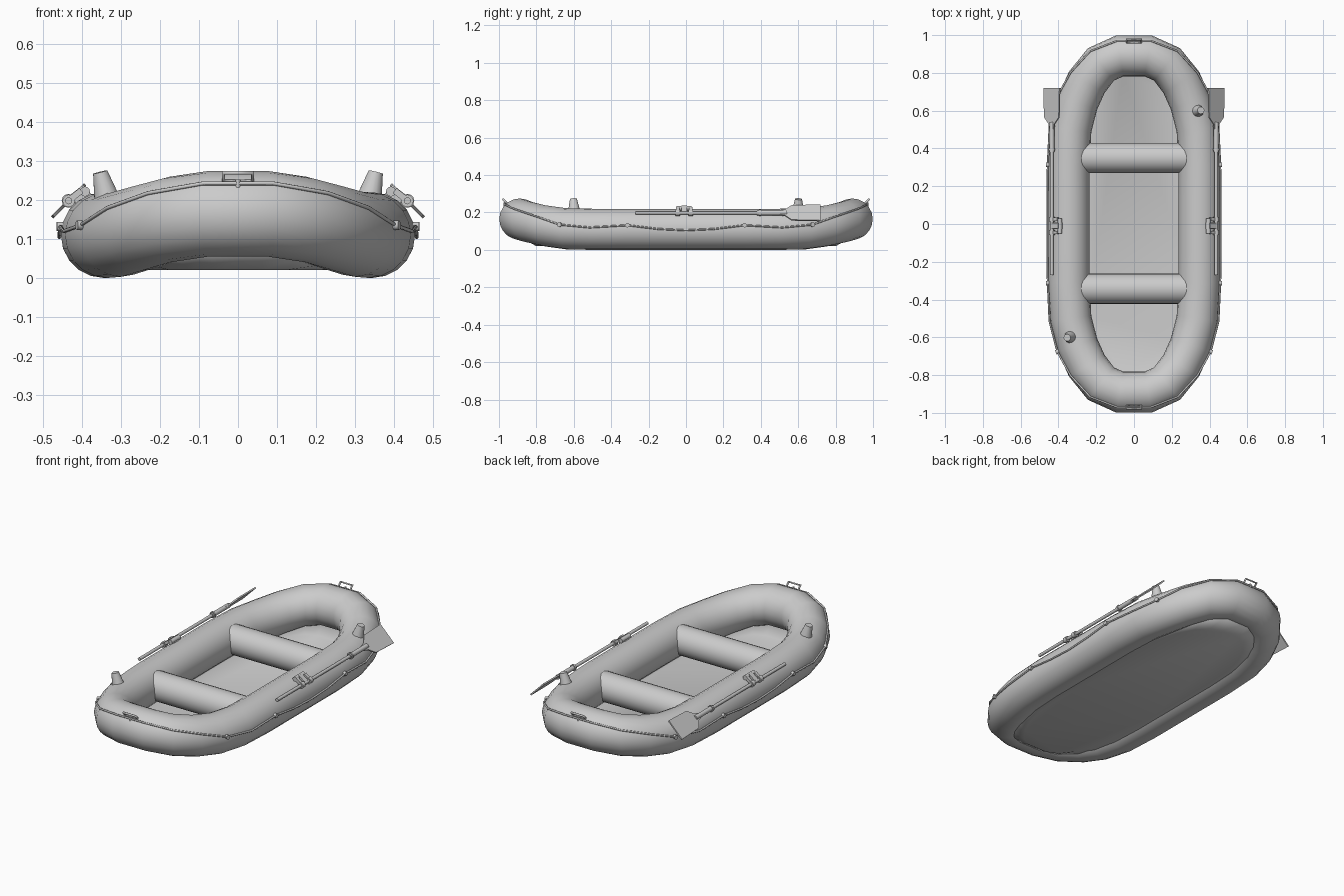
import bpy, bmesh, math
from mathutils import Vector, Matrix

if "Cube" in bpy.data.objects:
    bpy.data.objects.remove(bpy.data.objects["Cube"])

grey = bpy.data.materials.new("rubber_grey")
grey.use_nodes = True
grey.diffuse_color = (0.6, 0.6, 0.6, 1)
grey.node_tree.nodes["Principled BSDF"].inputs["Base Color"].default_value = (0.6, 0.6, 0.6, 1)

R = 0.11  # tube radius


def finish(name, bm, angle=35):
    """Turn a bmesh into a shaded object."""
    bmesh.ops.recalc_face_normals(bm, faces=bm.faces)
    mesh = bpy.data.meshes.new(name)
    bm.to_mesh(mesh)
    bm.free()
    mesh.materials.append(grey)
    obj = bpy.data.objects.new(name, mesh)
    bpy.context.collection.objects.link(obj)
    bpy.ops.object.select_all(action="DESELECT")
    obj.select_set(True)
    bpy.context.view_layer.objects.active = obj
    bpy.ops.object.shade_smooth_by_angle(angle=math.radians(angle))
    return obj


def rod(bm, a, b, r1, r2=None, sides=12):
    """Round bar from a to b."""
    a, b = Vector(a), Vector(b)
    turn = (b - a).to_track_quat("Z", "Y").to_matrix().to_4x4()
    bmesh.ops.create_cone(bm, cap_ends=True, segments=sides, radius1=r1,
                          radius2=r1 if r2 is None else r2, depth=(b - a).length,
                          matrix=Matrix.Translation((a + b) / 2) @ turn)


def block(bm, centre, size, tilt):
    """Box tilted about the long axis of the boat."""
    bmesh.ops.create_cube(bm, size=1, matrix=Matrix.Translation(centre)
                          @ Matrix.Rotation(tilt, 4, "Y") @ Matrix.Diagonal((*size, 1)))


def cord(name, points, radius, closed=True):
    """Thin bent tube along a path."""
    curve = bpy.data.curves.new(name, "CURVE")
    curve.dimensions = "3D"
    curve.bevel_depth = radius
    curve.bevel_resolution = 2
    spline = curve.splines.new("POLY")
    spline.points.add(len(points) - 1)
    for p, co in zip(spline.points, points):
        p.co = (*co, 1)
    spline.use_cyclic_u = closed
    curve.materials.append(grey)
    obj = bpy.data.objects.new(name, curve)
    bpy.context.collection.objects.link(obj)


# Quarter of the tube centreline, stern to middle: x, y, z, rope height
quarter = [(0.075, 0.89, 0.165, 0.243), (0.175, 0.845, 0.15, 0.218),
           (0.25, 0.75, 0.128, 0.18), (0.3, 0.64, 0.113, 0.135),
           (0.335, 0.5, 0.11, 0.12), (0.345, 0.31, 0.11, 0.132),
           (0.345, 0.15, 0.11, 0.112), (0.345, 0, 0.11, 0.105)]
half = quarter + [(x, -y, z, h) for x, y, z, h in reversed(quarter[:-1])]
loop = half + [(-x, y, z, h) for x, y, z, h in reversed(half)]
count = len(loop)
centres = [Vector(p[:3]) for p in loop]
normals = []
for i in range(count):
    t = centres[(i + 1) % count] - centres[i - 1]
    normals.append(Vector((-t.y, t.x, 0)).normalized())

# Inflated hull tube
SIDES = 20
bm = bmesh.new()
rings = []
for c, n in zip(centres, normals):
    angles = [2 * math.pi * k / SIDES for k in range(SIDES)]
    rings.append([bm.verts.new(c + R * (n * math.cos(a) + Vector((0, 0, math.sin(a)))))
                  for a in angles])
for i in range(count):
    a, b = rings[i], rings[(i + 1) % count]
    for k in range(SIDES):
        j = (k + 1) % SIDES
        bm.faces.new((a[k], a[j], b[j], b[k]))
finish("hull_tube", bm, 60)

# Floor, flat in the middle and drawn up to the tube at the ends
bm = bmesh.new()
rim, flat = [], []
for c, n in zip(centres, normals):
    rim.append(bm.verts.new(c - Vector((0, 0, 0.09))))
    inner = c - n * 0.09
    flat.append(bm.verts.new((inner.x, inner.y, 0.02)))
for i in range(count):
    j = (i + 1) % count
    bm.faces.new((rim[i], rim[j], flat[j], flat[i]))
bm.faces.new(flat)
floor = finish("floor", bm)
thick = floor.modifiers.new("thickness", "SOLIDIFY")
thick.thickness = 0.006

# Inflated cross seats
for name, y in (("rear_seat", 0.35), ("front_seat", -0.343)):
    bm = bmesh.new()
    rod(bm, (-0.31, y, 0.12), (0.31, y, 0.12), 0.08, sides=24)
    finish(name, bm)

# Grab rope around the outside
rope = []
for c, n, p in zip(centres, normals, loop):
    out = math.sqrt(R * R - (p[3] - c.z) ** 2) + 0.004
    spot = c + n * out
    rope.append(Vector((spot.x, spot.y, p[3])))
cord("grab_rope", rope, 0.005)

# Rope eyelets
bm = bmesh.new()
for i, p in enumerate(loop):
    if abs(p[1]) in (0.64, 0.31):
        n = normals[i]
        rod(bm, rope[i] - n * 0.012, rope[i] + n * 0.009, 0.012)
for y in (-0.97, 0.97):
    rod(bm, (0, y, 0.232), (0, y, 0.253), 0.006)
finish("rope_eyelets", bm)

# Carry handles at both ends
for name, s in (("front_handle", -1), ("rear_handle", 1)):
    cord(name, [(-0.037, s * 0.957, 0.248), (-0.037, s * 0.978, 0.27),
                (0.037, s * 0.978, 0.27), (0.037, s * 0.957, 0.248)], 0.006)

# Air valves
for name, s in (("left_valve", 1), ("right_valve", -1)):
    bm = bmesh.new()
    rod(bm, (s * 0.336, s * 0.598, 0.2), (s * 0.354, s * 0.602, 0.272), 0.034, 0.019, 16)
    finish(name, bm)

for side, s in (("left", 1), ("right", -1)):
    # Oar with a tilted flat blade
    bm = bmesh.new()
    x, z = s * 0.435, 0.198
    rod(bm, (x, -0.27, z), (x, 0.4, z), 0.009)
    rod(bm, (x, 0.38, z), (x, 0.54, z), 0.013)
    rod(bm, (x, 0.39, z), (x, 0.4, z), 0.018)
    across = Vector((s, 0, -1)).normalized()
    depth = Vector((s, 0, 1)).normalized() * 0.004
    edge = [(0.5, 0.014), (0.53, 0.022), (0.565, 0.055), (0.72, 0.06)]
    outline = edge + [(y, -w) for y, w in reversed(edge)]
    faces = []
    for d in (-depth, depth):
        faces.append([bm.verts.new(Vector((x, y, z)) + across * w + d) for y, w in outline])
    bm.faces.new(faces[0])
    bm.faces.new(faces[1])
    for k in range(len(outline)):
        j = k - 1
        bm.faces.new((faces[0][k], faces[0][j], faces[1][j], faces[1][k]))
    finish(side + "_oar", bm)

    # Oarlock: pad on the tube, pivot pin and two clips holding the shaft
    bm = bmesh.new()
    tilt = s * math.radians(38)
    block(bm, (s * 0.4, -0.01, 0.208), (0.045, 0.035, 0.016), tilt)
    rod(bm, (s * 0.393, -0.05, 0.222), (s * 0.393, 0.03, 0.222), 0.013)
    block(bm, (s * 0.415, -0.01, 0.217), (0.045, 0.03, 0.014), tilt)
    for y in (-0.045, 0.025):
        rod(bm, (x, y - 0.012, z), (x, y + 0.012, z), 0.016)
        block(bm, (s * 0.418, y, 0.212), (0.04, 0.018, 0.016), tilt)
    finish(side + "_oarlock", bm)
